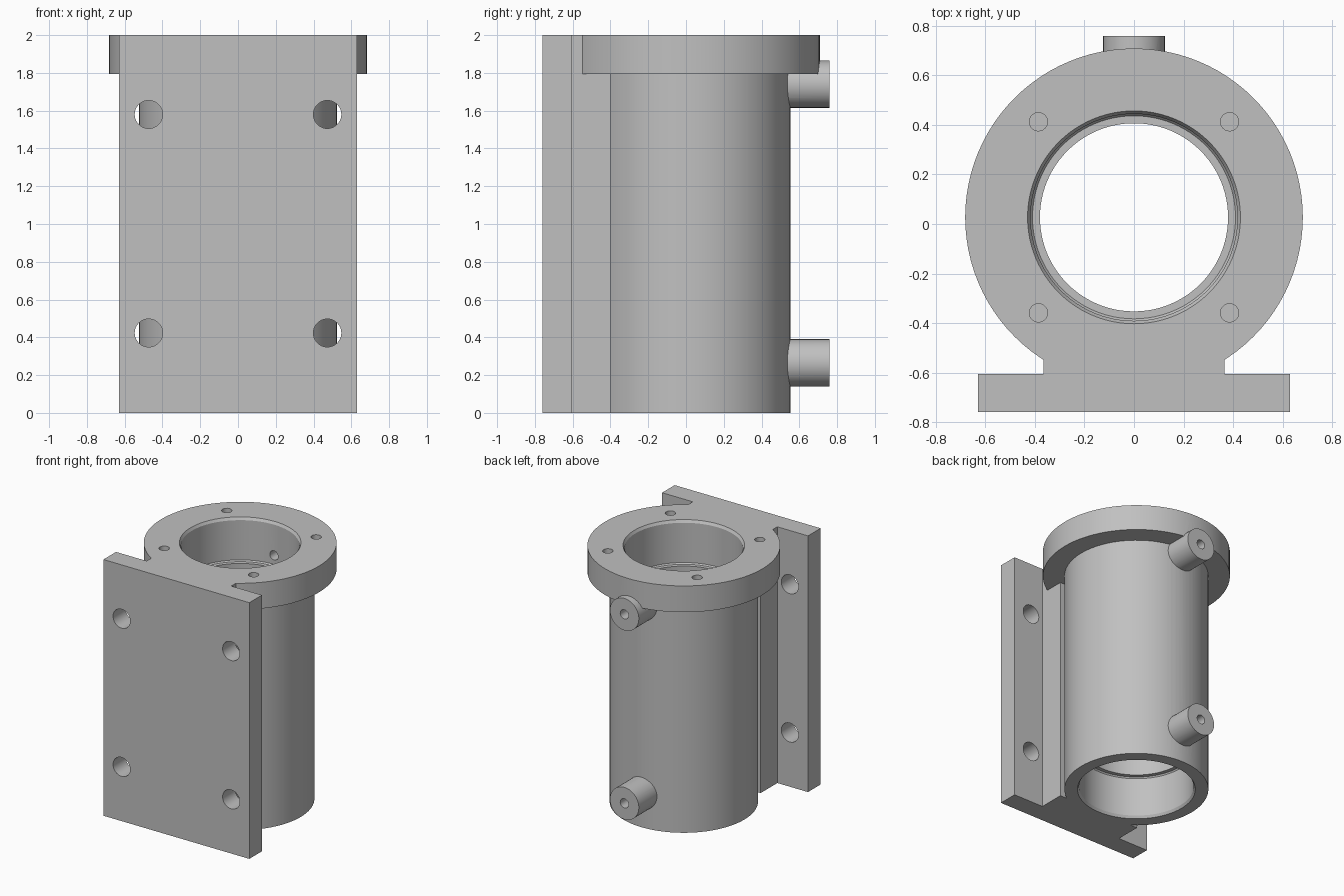
import bpy, bmesh, math
from mathutils import Matrix, Vector

cube = bpy.data.objects.get("Cube")
if cube:
    bpy.data.objects.remove(cube, do_unlink=True)

AXIS_Y = 0.027      # y of the barrel axis
HEIGHT = 2.0

metal = bpy.data.materials.new("plain grey metal")
metal.use_nodes = True
GREY = (0.53, 0.53, 0.53, 1)
metal.diffuse_color = GREY
metal.node_tree.nodes["Principled BSDF"].inputs["Base Color"].default_value = GREY


def finish(name, bm):
    bmesh.ops.recalc_face_normals(bm, faces=bm.faces)
    mesh = bpy.data.meshes.new(name)
    bm.to_mesh(mesh)
    bm.free()
    mesh.materials.append(metal)
    obj = bpy.data.objects.new(name, mesh)
    bpy.context.collection.objects.link(obj)
    return obj


def lathe(name, profile, segments=96):
    """Closed solid turned around the barrel axis from (radius, z) points."""
    bm = bmesh.new()
    rings = []
    for r, z in profile:
        angles = [2 * math.pi * i / segments for i in range(segments)]
        rings.append([bm.verts.new((r * math.cos(a), AXIS_Y + r * math.sin(a), z)) for a in angles])
    for low, high in zip(rings, rings[1:]):
        for i in range(segments):
            j = (i + 1) % segments
            bm.faces.new((low[i], low[j], high[j], high[i]))
    bm.faces.new(rings[0][::-1])
    bm.faces.new(rings[-1])
    return finish(name, bm)


def prism(name, outline):
    """Extrude a plan outline over the full height."""
    bm = bmesh.new()
    face = bm.faces.new([bm.verts.new((x, y, 0)) for x, y in outline])
    top = bmesh.ops.extrude_face_region(bm, geom=[face])["geom"]
    bmesh.ops.translate(bm, vec=(0, 0, HEIGHT), verts=[v for v in top if isinstance(v, bmesh.types.BMVert)])
    return finish(name, bm)


def rod(name, start, end, radius, segments=40):
    a, b = Vector(start), Vector(end)
    turn = (b - a).to_track_quat('Z', 'Y').to_matrix().to_4x4()
    bm = bmesh.new()
    bmesh.ops.create_cone(bm, cap_ends=True, segments=segments, radius1=radius, radius2=radius,
                          depth=(b - a).length, matrix=Matrix.Translation((a + b) / 2) @ turn)
    return finish(name, bm)


def combine(target, tool, operation):
    """Apply a boolean and discard its tool."""
    mod = target.modifiers.new(operation, 'BOOLEAN')
    mod.operation, mod.solver, mod.object = operation, 'EXACT', tool
    bpy.ops.object.select_all(action='DESELECT')
    bpy.context.view_layer.objects.active = target
    target.select_set(True)
    bpy.ops.object.modifier_apply(modifier=mod.name)
    bpy.data.objects.remove(tool, do_unlink=True)


# Barrel with its top flange
housing = lathe("cylinder_housing", [(0.525, 0), (0.525, 1.795), (0.682, 1.795), (0.682, HEIGHT)])

# Mounting plate and the web that joins it to the barrel
half = [(0.63, -0.76), (0.63, -0.605), (0.365, -0.605), (0.365, -0.40)]
mount = prism("mounting_plate", half + [(-x, y) for x, y in reversed(half)])
combine(housing, mount, 'UNION')

# Two side ports on the back
PORT_HEIGHTS = (0.265, 1.74)
for z in PORT_HEIGHTS:
    combine(housing, rod("port", (0, 0.48, z), (0, 0.76, z), 0.125), 'UNION')

# Bore: wide chamfered ends around a narrower middle
lower = [(0.43, 0), (0.418, 0.02), (0.418, 0.33), (0.41, 0.34), (0.38, 0.34)]
lower = [(0.43, -0.05)] + lower
upper = [(r, HEIGHT - z) for r, z in reversed(lower)]
combine(housing, lathe("bore_cutter", lower + upper), 'DIFFERENCE')

# Port passages
for z in PORT_HEIGHTS:
    combine(housing, rod("passage_cutter", (0, 0.3, z), (0, 0.9, z), 0.036, 24), 'DIFFERENCE')

# Bolt holes in the plate and blind holes in the flange
for side in (-1, 1):
    for z in (0.423, 1.58):
        x = side * 0.473
        combine(housing, rod("bolt_cutter", (x, -0.9, z), (x, -0.56, z), 0.074), 'DIFFERENCE')
    for dy in (-0.386, 0.386):
        x, y = side * 0.386, AXIS_Y + dy
        combine(housing, rod("screw_cutter", (x, y, 1.85), (x, y, 2.1), 0.037, 24), 'DIFFERENCE')

# Smooth round walls with sharp rims
bpy.ops.object.select_all(action='DESELECT')
housing.select_set(True)
bpy.context.view_layer.objects.active = housing
bpy.ops.object.shade_smooth_by_angle(angle=math.radians(25))
